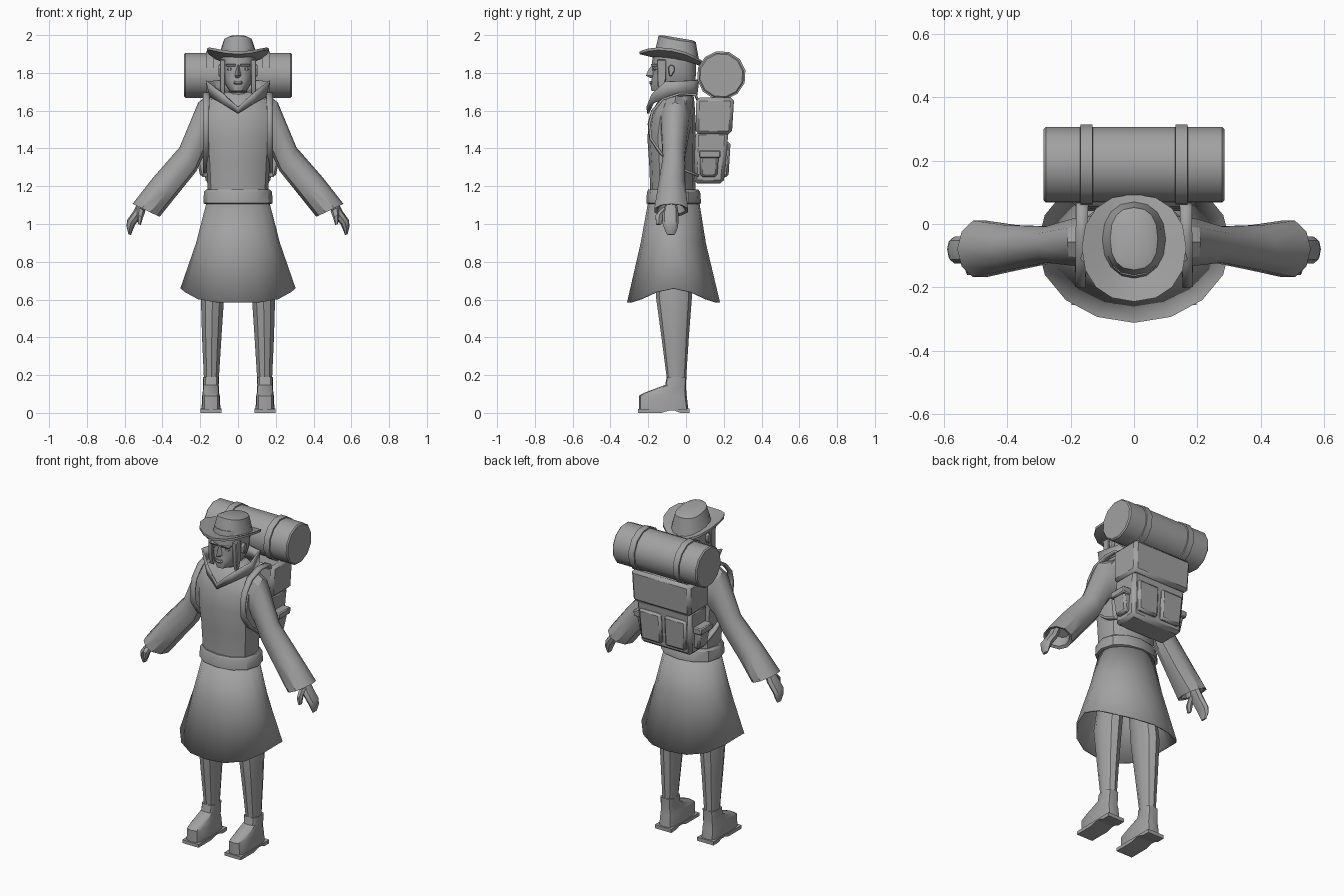
import bpy, bmesh
from math import sin, cos, pi
from mathutils import Vector

cube = bpy.data.objects.get("Cube")
if cube:
    bpy.data.objects.remove(cube)

grey = bpy.data.materials.new("plain_grey")
grey.use_nodes = True
COLOUR = (0.36, 0.36, 0.36, 1)
grey.diffuse_color = COLOUR
grey.node_tree.nodes["Principled BSDF"].inputs["Base Color"].default_value = COLOUR


def finish(name, bm, mirror=False, bevel=0, thick=0, angle=35):
    """Turn a bmesh into a shaded object with its modifiers."""
    bmesh.ops.recalc_face_normals(bm, faces=bm.faces)
    me = bpy.data.meshes.new(name)
    bm.to_mesh(me)
    bm.free()
    me.materials.append(grey)
    ob = bpy.data.objects.new(name, me)
    bpy.context.collection.objects.link(ob)
    if mirror:
        m = ob.modifiers.new("mirror", 'MIRROR')
        m.use_clip = True
        m.merge_threshold = 0.0005
    if thick:
        m = ob.modifiers.new("thickness", 'SOLIDIFY')
        m.thickness = thick
    if bevel:
        m = ob.modifiers.new("bevel", 'BEVEL')
        m.width = bevel
        m.segments = 1
    bpy.ops.object.select_all(action='DESELECT')
    ob.select_set(True)
    bpy.context.view_layer.objects.active = ob
    bpy.ops.object.shade_smooth_by_angle(angle=angle * pi / 180)
    return ob


def loft(name, rings, caps=True, closed=True, **kw):
    """Skin a list of equal-length point rings."""
    bm = bmesh.new()
    rows = [[bm.verts.new(p) for p in r] for r in rings]
    n = len(rows[0])
    for a, b in zip(rows, rows[1:]):
        for i in range(n if closed else n - 1):
            j = (i + 1) % n
            bm.faces.new((a[i], a[j], b[j], b[i]))
    if caps:
        bm.faces.new(rows[0])
        bm.faces.new(rows[-1])
    return finish(name, bm, **kw)


def power(v, e):
    return (abs(v) ** e) * (1 if v >= 0 else -1)


def oval(z, x0, x1, y0, y1, n=12, p=2.0):
    """Level ring filling a rectangle; larger p is squarer."""
    pts = []
    for i in range(n):
        t = 2 * pi * i / n
        pts.append(Vector(((x0 + x1) / 2 + (x1 - x0) / 2 * power(sin(t), 2 / p),
                           (y0 + y1) / 2 - (y1 - y0) / 2 * power(cos(t), 2 / p), z)))
    return pts


def mid(z, hw, y0, y1, n=12, p=2.0):
    return oval(z, -hw, hw, y0, y1, n, p)


def limb(outer, inner, y0, y1, n=10):
    """Ring spanning two x,z points, for sloping limbs."""
    o, i = Vector((outer[0], 0, outer[1])), Vector((inner[0], 0, inner[1]))
    c, h = (o + i) / 2, (o - i) / 2
    return [c + h * cos(2 * pi * k / n)
            + Vector((0, (y0 + y1) / 2 + (y1 - y0) / 2 * sin(2 * pi * k / n), 0)) for k in range(n)]


def prism(name, profile, x0, x1, **kw):
    """Extrude a y,z outline between two x positions."""
    return loft(name, [[(x, y, z) for y, z in profile] for x in (x0, x1)], **kw)


def block(name, low, high, **kw):
    """Tapered block; each end is z, x0, x1, y0, y1."""
    def rect(z, x0, x1, y0, y1):
        return [(x0, y0, z), (x1, y0, z), (x1, y1, z), (x0, y1, z)]
    return loft(name, [rect(*low), rect(*high)], **kw)


# Coat body, belt and flared skirt
loft("coat_body", [mid(*r, p=2.4) for r in (
    (1.10, .160, -.19, .06), (1.20, .162, -.19, .05), (1.32, .168, -.195, .05),
    (1.46, .180, -.205, .05), (1.56, .188, -.19, .05), (1.64, .178, -.155, .045),
    (1.68, .13, -.12, .04), (1.70, .08, -.10, .03))])
loft("belt", [mid(*r, p=2.2) for r in (
    (1.105, .17, -.2, .07), (1.11, .184, -.21, .08), (1.17, .18, -.207, .075),
    (1.182, .17, -.2, .065))])
hem = mid(.585, .305, -.312, .18, 16)
for v in hem:
    v.z += .075 * (abs(v.x) / .305) ** 4
loft("coat_skirt", [mid(1.12, .165, -.2, .07, 16), mid(.9, .222, -.24, .105, 16), hem],
     caps=False, thick=.008)

# Stand-up collar with an open neckline
loft("collar", [
    [(0, -.195, 1.585), (.08, -.17, 1.64), (.14, -.08, 1.675), (.11, .035, 1.68), (0, .05, 1.68)],
    [(0, -.2, 1.62), (.075, -.175, 1.69), (.16, -.11, 1.755), (.115, .035, 1.76), (0, .06, 1.765)]],
    caps=False, closed=False, mirror=True, thick=.01)

# Sleeves with hollow cuffs
loft("sleeve", [
    limb((.13, 1.69), (.13, 1.42), -.14, .03), limb((.21, 1.645), (.175, 1.38), -.135, .02),
    limb((.31, 1.405), (.22, 1.28), -.125, -.005), limb((.45, 1.245), (.325, 1.15), -.15, .0),
    limb((.558, 1.107), (.415, 1.038), -.172, .015), limb((.545, 1.105), (.43, 1.05), -.155, .0),
    limb((.51, 1.15), (.42, 1.105), -.13, -.03)], mirror=True)

# Mitten hands and thumbs
loft("hand", [
    limb((.525, 1.13), (.475, 1.105), -.105, -.05, 8), limb((.552, 1.07), (.507, 1.045), -.125, -.04, 8),
    limb((.588, 1.02), (.545, .995), -.125, -.04, 8), limb((.59, .985), (.558, .965), -.115, -.045, 8),
    limb((.58, .945), (.566, .942), -.10, -.06, 8)], mirror=True)
loft("thumb", [
    limb((.535, 1.09), (.49, 1.07), -.13, -.08, 6), limb((.535, 1.05), (.502, 1.035), -.165, -.115, 6),
    limb((.53, 1.0), (.515, .995), -.16, -.13, 6)], mirror=True)

# Trouser legs, boots and soles
loft("leg", [oval(*r, n=10) for r in (
    (.95, .04, .15, -.15, .03), (.62, .07, .2, -.16, .032), (.4, .085, .193, -.13, .015),
    (.17, .1, .182, -.1, .0))], mirror=True)
loft("boot", [oval(*r, n=12, p=4) for r in (
    (.02, .093, .193, -.25, .012), (.09, .096, .19, -.25, .004), (.105, .1, .187, -.225, .002),
    (.148, .102, .185, -.11, .0), (.19, .1, .184, -.102, .002))], mirror=True)
prism("sole", [(-.255, 0), (-.255, .02), (.018, .022), (.018, 0), (-.03, 0), (-.06, .012),
               (-.09, .012), (-.13, 0)], .088, .198, mirror=True)

# Head and neck
loft("head", [mid(*r, n=16, p=2.3) for r in (
    (1.62, .06, -.1, .03), (1.695, .06, -.115, .035), (1.705, .045, -.183, .04),
    (1.735, .066, -.188, .048), (1.765, .078, -.182, .05), (1.80, .088, -.178, .053),
    (1.86, .092, -.18, .053), (1.93, .088, -.165, .053))])
loft("nose", [[(-w, -.17, z), (0, y, z), (w, -.17, z)] for w, y, z in (
    (.016, -.185, 1.772), (.02, -.212, 1.785), (.013, -.2, 1.815), (.01, -.18, 1.845))])
loft("lips", [mid(z, w, y, -.17, 8) for z, w, y in (
    (1.738, .015, -.189), (1.746, .024, -.195), (1.756, .02, -.192))])
block("brow", (1.834, .012, .06, -.178, -.13), (1.846, .012, .066, -.186, -.13), mirror=True)
loft("eye", [oval(z, .041 - w, .041 + w, -.174, -.14, 8) for z, w in (
    (1.812, .008), (1.82, .018), (1.829, .008))], mirror=True)
prism("ear", [(-.095, 1.83), (-.08, 1.845), (-.06, 1.835), (-.06, 1.81), (-.078, 1.78),
              (-.09, 1.785)], .08, .104, mirror=True, bevel=.004)
prism("side_lock", [(-.155, 1.87), (-.105, 1.87), (-.105, 1.77), (-.13, 1.685), (-.15, 1.73)],
      .068, .096, mirror=True, bevel=.004)

# Wide hat: crown and curled brim
def brim(hw, y0, y1, drop=0):
    pts = mid(0, hw, y0, y1, 16, 2.2)
    for v in pts:
        v.z = 1.883 - drop - .17 * (v.y + .07) + .045 * (abs(v.x) / .165) ** 2
    return pts


crown = mid(0, .075, -.145, .052, 16, 2.4)
for v in crown:
    v.z = 1.984 - .17 * (v.y + .07) - 1.2 * v.x ** 2
cap_top = mid(0, .05, -.125, .035, 16, 2.4)
for v in cap_top:
    v.z = 1.99 - .17 * (v.y + .07)
loft("hat", [cap_top, crown, brim(.1, -.168, .07), brim(.165, -.245, .095),
             brim(.165, -.245, .095, .014), brim(.095, -.165, .065, .02)])

# Bedroll with two straps
def disc(x, r, n=12):
    return [(x, .187 + r * cos(2 * pi * i / n + .2), 1.787 + r * sin(2 * pi * i / n + .2)) for i in range(n)]


loft("bedroll", [disc(-.285, .115), disc(-.278, .122), disc(.278, .122), disc(.285, .115)])
loft("bedroll_strap", [disc(.13, .12), disc(.131, .13), disc(.169, .13), disc(.17, .12)], mirror=True)

# Backpack: body, lid and pockets
block("pack_body", (1.215, -.172, .172, .04, .2), (1.49, -.185, .185, .05, .225), bevel=.018)
block("pack_lid", (1.475, -.195, .195, .05, .243), (1.67, -.2, .2, .055, .255), bevel=.018)
block("back_pocket", (1.25, .012, .15, .17, .225), (1.435, .012, .16, .18, .236), mirror=True, bevel=.012)
block("side_pocket", (1.25, .15, .2, .075, .165), (1.385, .15, .225, .075, .175), mirror=True, bevel=.012)
block("pocket_flap", (1.35, .15, .229, .068, .182), (1.39, .15, .23, .068, .184), mirror=True, bevel=.006)

# Shoulder straps looping from the pack top, round the chest and under the arm
path = [(.07, 1.65), (.05, 1.69), (-.04, 1.695), (-.13, 1.665), (-.185, 1.6), (-.203, 1.53),
        (-.195, 1.45), (-.14, 1.37), (-.04, 1.29), (.06, 1.25)]
loft("shoulder_strap", [[(.142 + .012 * min(i, 4) / 4, y, z), (.182 + .004 * min(i, 4) / 4, y + .004, z)]
                        for i, (y, z) in enumerate(path)],
     caps=False, closed=False, mirror=True, thick=.012)
